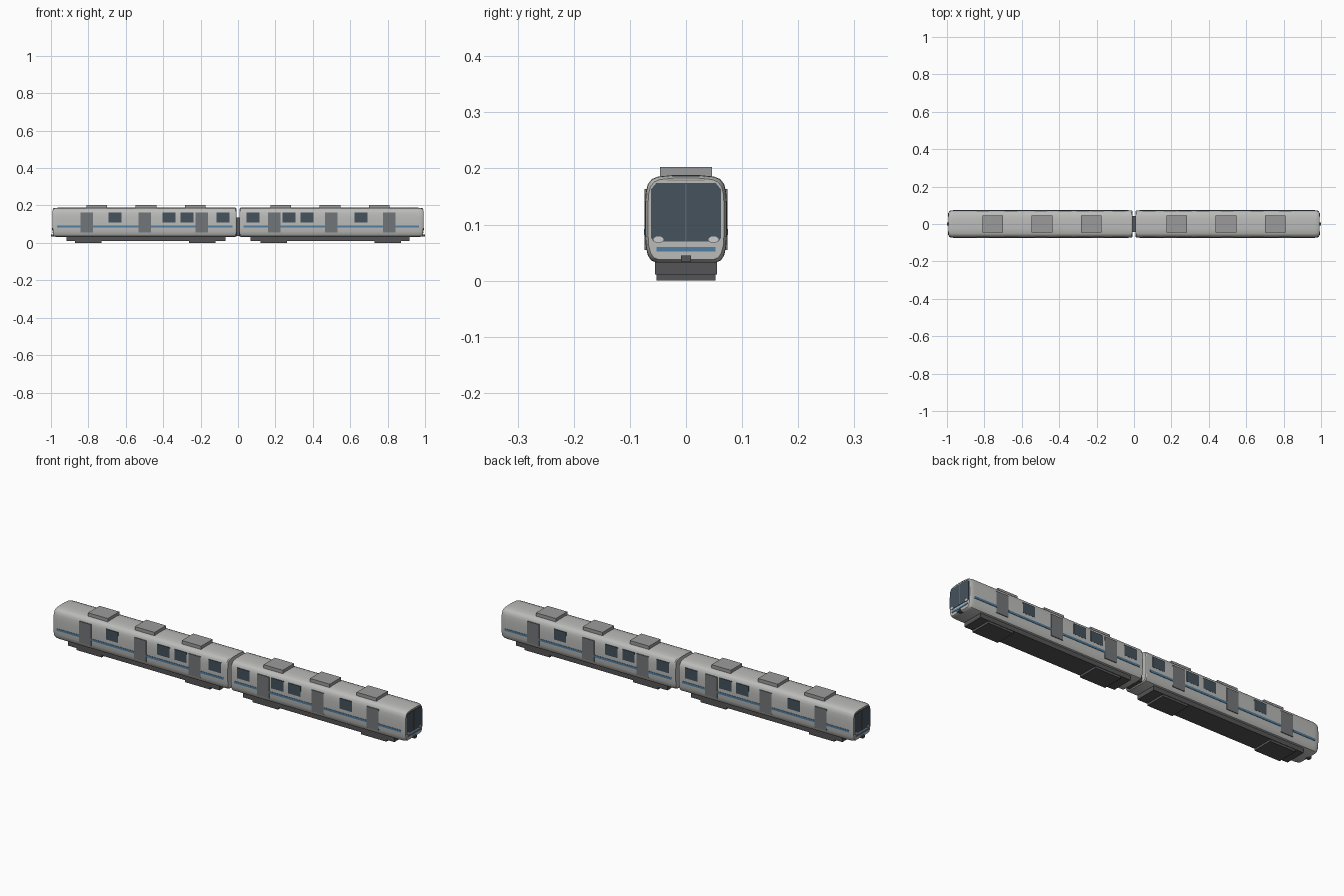
import bpy, bmesh, math

if "Cube" in bpy.data.objects:
    bpy.data.objects.remove(bpy.data.objects["Cube"])


def material(name, r, g, b):
    m = bpy.data.materials.new(name)
    m.diffuse_color = (r, g, b, 1)
    m.use_nodes = True
    m.node_tree.nodes["Principled BSDF"].inputs["Base Color"].default_value = m.diffuse_color
    return m


GLASS = material("dark_glass", 0.06, 0.085, 0.11)
DOOR = material("door_grey", 0.17, 0.18, 0.19)
BLUE = material("blue_stripe", 0.08, 0.21, 0.36)
DARK = material("dark_metal", 0.09, 0.09, 0.095)
BODY = material("body_grey", 0.5, 0.5, 0.49)
ROOF = material("roof_grey", 0.33, 0.33, 0.33)
LAMP = material("lamp", 0.75, 0.75, 0.72)


def finish(bm, name, mat, smooth=False):
    bmesh.ops.recalc_face_normals(bm, faces=bm.faces)
    me = bpy.data.meshes.new(name)
    bm.to_mesh(me)
    bm.free()
    ob = bpy.data.objects.new(name, me)
    bpy.context.collection.objects.link(ob)
    if mat:
        me.materials.append(mat)
    if smooth:
        bpy.ops.object.select_all(action='DESELECT')
        ob.select_set(True)
        bpy.context.view_layer.objects.active = ob
        bpy.ops.object.shade_smooth_by_angle(angle=math.radians(30))
    return ob


def loft(name, rings, mat, smooth=False):
    bm = bmesh.new()
    vs = [[bm.verts.new(p) for p in ring] for ring in rings]
    n = len(vs[0])
    for a, b in zip(vs, vs[1:]):
        for i in range(n):
            bm.faces.new((a[i], a[(i + 1) % n], b[(i + 1) % n], b[i]))
    bm.faces.new(vs[0])
    bm.faces.new(vs[-1])
    return finish(bm, name, mat, smooth)


def box(name, x0, x1, y0, y1, z0, z1, mat):
    ring = [(y0, z0), (y1, z0), (y1, z1), (y0, z1)]
    return loft(name, [[(x, y, z) for y, z in ring] for x in (x0, x1)], mat)


# half cross-section of the car, bottom to top, mirrored
half = [(0.052, 0.032), (0.062, 0.036), (0.068, 0.045), (0.0715, 0.06),
        (0.073, 0.085), (0.073, 0.135), (0.0715, 0.158), (0.068, 0.172),
        (0.061, 0.181), (0.05, 0.1855), (0.025, 0.188)]
section = half + [(-y, z) for y, z in reversed(half)]
ZC = 0.11


def body_ring(x, k):
    return [(x, y * k, ZC + (z - ZC) * k) for y, z in section]


windows = [(0.045, 0.115), (0.238, 0.307), (0.334, 0.404), (0.623, 0.692)]
doors = [(0.16, 0.227), (0.465, 0.532), (0.774, 0.842)]
roof_units = [(0.175, 0.284), (0.437, 0.548), (0.70, 0.811)]
bogies = [(0.12, 0.262), (0.73, 0.872)]

for s, car in ((-1, "left"), (1, "right")):
    # car shell with rounded nose
    stations = [(0.009, 0.96), (0.014, 1), (0.962, 1), (0.975, 0.99),
                (0.985, 0.965), (0.99, 0.93)]
    loft(f"{car}_car_body", [body_ring(s * x, k) for x, k in stations], BODY, True)

    # sides: windows, doors, stripe
    for t, side in ((-1, "front"), (1, "back")):
        for i, (a, b) in enumerate(windows):
            box(f"{car}_{side}_window_{i}", s * a, s * b, t * 0.068, t * 0.0737, 0.11, 0.163, GLASS)
        for i, (a, b) in enumerate(doors):
            box(f"{car}_{side}_door_{i}", s * a, s * b, t * 0.068, t * 0.0742, 0.055, 0.163, DOOR)
        edges = [0.03] + [v for d in doors for v in d] + [0.968]
        for i in range(0, len(edges), 2):
            box(f"{car}_{side}_stripe_{i // 2}", s * edges[i], s * edges[i + 1],
                t * 0.07, t * 0.0748, 0.081, 0.092, BLUE)

    # roof units, underframe, bogies
    for i, (a, b) in enumerate(roof_units):
        box(f"{car}_roof_unit_{i}", s * a, s * b, -0.046, 0.046, 0.183, 0.203, ROOF)
    box(f"{car}_underframe", s * 0.066, s * 0.918, -0.055, 0.055, 0.011, 0.036, DARK)
    for i, (a, b) in enumerate(bogies):
        box(f"{car}_bogie_{i}", s * a, s * b, -0.053, 0.053, 0, 0.013, DARK)

    # windshield with clipped corners, and centre divider
    glass = [(0.058, 0.07), (0.062, 0.076), (0.062, 0.163), (0.053, 0.174)]
    glass += [(-y, z) for y, z in reversed(glass)]
    loft(f"{car}_windshield", [[(s * x, y, z) for y, z in glass] for x in (0.984, 0.992)], GLASS)
    box(f"{car}_windshield_divider", s * 0.985, s * 0.9928, -0.0008, 0.0008, 0.071, 0.173, DOOR)

    # nose trim, headlights, coupler
    box(f"{car}_nose_stripe", s * 0.984, s * 0.992, -0.053, 0.053, 0.052, 0.06, BLUE)
    box(f"{car}_nose_brow", s * 0.984, s * 0.991, -0.033, 0.033, 0.178, 0.1805, ROOF)
    for t, side in ((-1, "front"), (1, "back")):
        oval = [(t * 0.049 + 0.009 * math.cos(i * math.pi / 8),
                 0.073 + 0.006 * math.sin(i * math.pi / 8)) for i in range(16)]
        loft(f"{car}_{side}_headlight", [[(s * x, y, z) for y, z in oval] for x in (0.982, 0.9945)], LAMP, True)
    box(f"{car}_coupler", s * 0.96, s, -0.009, 0.009, 0.033, 0.045, DARK)

# gangway between the cars
box("gangway", -0.02, 0.02, -0.043, 0.043, 0.036, 0.135, DARK)
